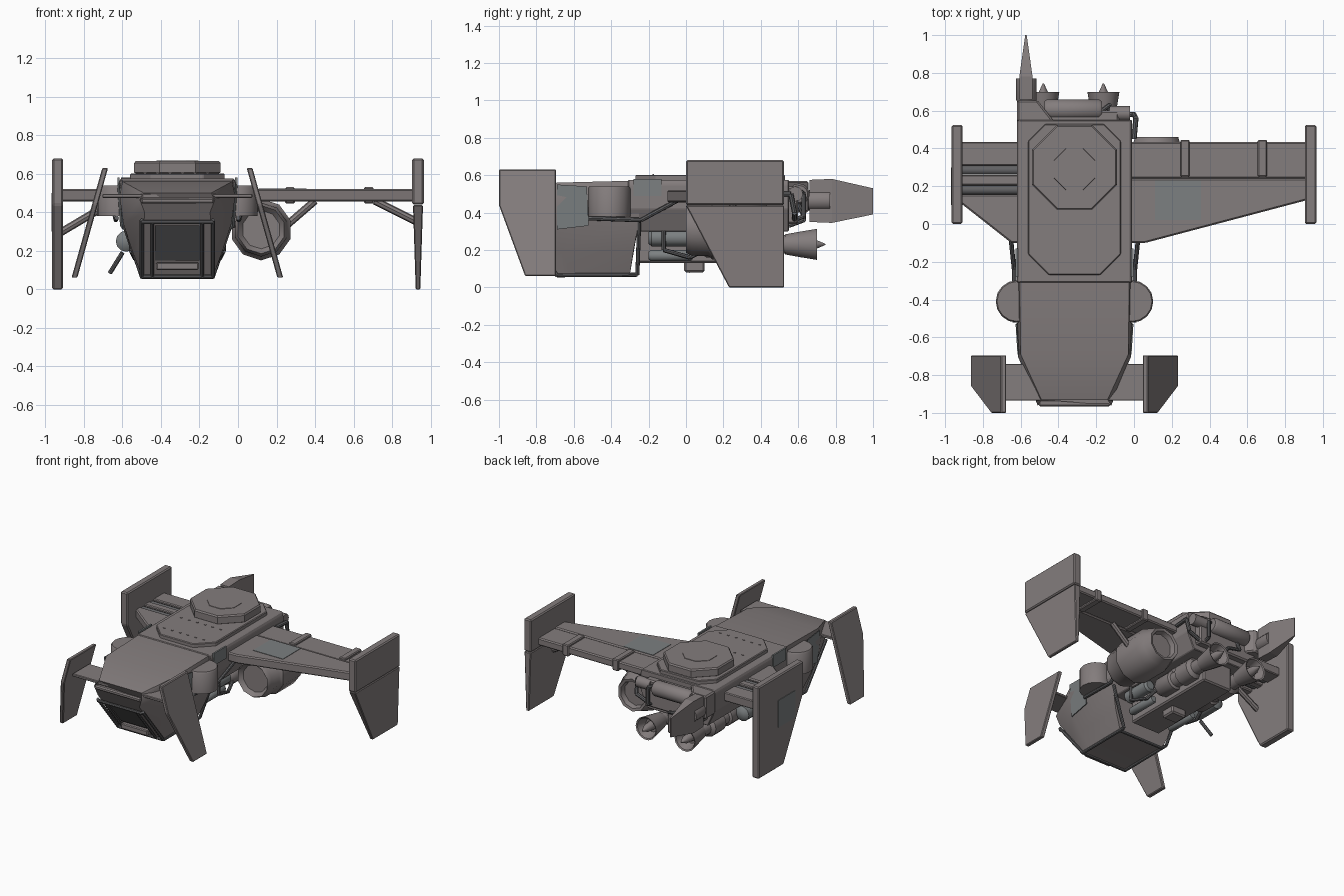
import bpy, bmesh, math
from mathutils import Vector

if "Cube" in bpy.data.objects:
    bpy.data.objects.remove(bpy.data.objects["Cube"])

CX = -0.315  # hull centre line


def mat(name, col):
    m = bpy.data.materials.new(name)
    m.diffuse_color = (*col, 1)
    m.use_nodes = True
    m.node_tree.nodes["Principled BSDF"].inputs["Base Color"].default_value = m.diffuse_color
    return m


HULL = mat("hull_grey", (0.23, 0.205, 0.205))
DARK = mat("dark_metal", (0.12, 0.12, 0.125))
STEEL = mat("steel", (0.2, 0.215, 0.22))


def finish(name, bm, m=HULL, bevel=0, smooth=False):
    bmesh.ops.recalc_face_normals(bm, faces=bm.faces[:])
    if bevel:
        bmesh.ops.bevel(bm, geom=bm.edges[:], offset=bevel, segments=1, affect='EDGES')
    me = bpy.data.meshes.new(name)
    bm.to_mesh(me)
    bm.free()
    ob = bpy.data.objects.new(name, me)
    bpy.context.collection.objects.link(ob)
    me.materials.append(m)
    if smooth:
        bpy.ops.object.select_all(action='DESELECT')
        bpy.context.view_layer.objects.active = ob
        ob.select_set(True)
        bpy.ops.object.shade_smooth_by_angle(angle=math.radians(40))
    return ob


def loft(name, rings, **kw):
    """Skin closed rings of equal point count and cap both ends."""
    bm = bmesh.new()
    vs = [[bm.verts.new(p) for p in r] for r in rings]
    n = len(vs[0])
    for a, b in zip(vs, vs[1:]):
        for i in range(n):
            bm.faces.new((a[i], a[(i + 1) % n], b[(i + 1) % n], b[i]))
    bm.faces.new(vs[0])
    bm.faces.new(vs[-1])
    return finish(name, bm, **kw)


def prism(name, pts, axis, lo, hi, **kw):
    """Extrude a 2D outline along x or z."""
    f = {'x': lambda p, t: (t, *p), 'y': lambda p, t: (p[0], t, p[1]), 'z': lambda p, t: (*p, t)}[axis]
    return loft(name, [[f(p, t) for p in pts] for t in (lo, hi)], **kw)


def box(name, x0, x1, y0, y1, z0, z1, **kw):
    return prism(name, [(x0, y0), (x1, y0), (x1, y1), (x0, y1)], 'z', z0, z1, **kw)


def lathe(name, origin, prof, sides=12, axis=(0, 1, 0), rot=0, **kw):
    """Revolve (distance, radius) pairs around an axis."""
    q = Vector((0, 0, 1)).rotation_difference(Vector(axis))
    o = Vector(origin)
    ang = [math.tau * (i + rot) / sides for i in range(sides)]
    rings = [[o + q @ Vector((r * math.cos(a), r * math.sin(a), d)) for a in ang] for d, r in prof]
    kw.setdefault('smooth', True)
    return loft(name, rings, **kw)


def rod(name, a, b, r=0.012, sides=8, m=DARK):
    d = Vector(b) - Vector(a)
    return lathe(name, a, [(0, r), (d.length, r)], sides, d.normalized(), m=m)


def path(name, pts, r=0.01, m=DARK):
    for i, (a, b) in enumerate(zip(pts, pts[1:])):
        rod(f"{name}_{i}", a, b, r, m=m)


# Cabin: lofted sections of (half width, y, z), undercut at the nose
secs = [
    [(.29, -.30, .57), (.305, -.26, .50), (.29, -.25, .36), (.24, -.28, .2), (.185, -.30, .07)],
    [(.285, -.69, .56), (.30, -.70, .48), (.28, -.70, .34), (.235, -.66, .2), (.185, -.62, .07)],
    [(.175, -.93, .50), (.195, -.96, .465), (.17, -.95, .40), (.18, -.81, .23), (.185, -.68, .065)]]
loft("cabin", [[(CX + w, y, z) for w, y, z in s] + [(CX - w, y, z) for w, y, z in s[::-1]]
               for s in secs], smooth=True)
# Nose window frame, pane and brow
loft("nose_window", [[(CX + s * .115, y + o, z) for s, y, z in
                      ((-1, -.90, .33), (1, -.90, .33), (1, -.75, .15), (-1, -.75, .15))]
                     for o in (-.005, .03)], m=DARK)
box("nose_lower_lip", CX - .11, CX + .11, -.77, -.70, .10, .14, bevel=.006)
box("nose_brow", CX - .19, CX + .19, -.965, -.93, .445, .475, bevel=.008)
for s in (-1, 1):
    path("window_frame", [(CX + s * .13, -.93, .35), (CX + s * .13, -.70, .07)], .009)
    path("cabin_skid", [(CX + s * .185, -.93, .36), (CX + s * .185, -.69, .065),
                        (CX + s * .185, -.26, .068), (CX + s * .285, -.25, .36)], .011)
for y, z in ((-.93, .35), (-.69, .065), (-.3, .065)):
    rod("cabin_crossbar", (CX - .185, y, z), (CX + .185, y, z), .011)

# Cabin sides: pods, rails, canard fins and patches
fin = [(-1, .63), (-.695, .63), (-.695, .06), (-.86, .06), (-1, .44)]
for s in (-1, 1):
    lathe("cabin_side_pod", (CX + s * .305, -.41, .38), [(0, .112), (.15, .112), (.16, .105)],
          16, (0, 0, 1), bevel=0)
    path("side_rail", [(CX + s * .315, -.52, .37), (CX + s * .32, -.24, .36),
                       (CX + s * .345, 0, .49)], .012)
    ob = prism("canard_fin", fin, 'x', -.015, .015, bevel=.005)
    for v in ob.data.vertices:
        v.co.x = CX + s * (.375 + .28 * (.63 - v.co.z)) + v.co.x
    loft("cabin_patch", [[(CX + s * (w + o), y, z) for w, y, z in
                          ((.296, -.69, .55), (.306, -.53, .54), (.292, -.52, .33), (.278, -.69, .31))]
                         for o in (0, .006)], m=STEEL)
box("canard_plate", CX - .39, CX + .39, -.935, -.74, .475, .495, bevel=.004)

# Main hull and deck
w = .305
prism("main_hull", [(CX - w + .01, .575), (CX + w - .01, .575), (CX + w, .55), (CX + w, .42),
                    (CX + .25, .30), (CX - .25, .30), (CX - w, .42), (CX - w, .55)],
      'y', -.31, .55, bevel=.005)
prism("deck_hatch", [(-.56, -.16), (-.45, -.27), (-.18, -.27), (-.07, -.16), (-.07, .44),
                     (-.16, .53), (-.47, .53), (-.56, .44)], 'z', .57, .602, bevel=.005)
for y in (.02, -.18):
    for i in range(6):
        box("deck_rivet", -.49 + i * .065, -.475 + i * .065, y, y + .008, .60, .606)
lathe("roof_turret", (CX, .30, .595), [(0, .22), (.012, .243), (.06, .243), (.07, .235)], 8,
      (0, 0, 1), rot=.5, smooth=False)
lathe("turret_cap", (CX, .29, .66), [(0, .12), (.008, .118)], 8, (0, 0, 1), rot=.5, smooth=False)
for s in (-1, 1):
    a, b = sorted((CX + s * .30, CX + s * .312))
    box("hull_side_panel", a, b, -.28, -.13, .49, .58, m=STEEL)

# Belly: keel, tanks and plumbing
box("belly_keel", CX - .12, CX + .12, -.26, .50, .13, .33, bevel=.01)
box("belly_step", CX - .06, CX + .06, -.01, .10, .08, .15, bevel=.01)
for s in (-1, 1):
    for x, z, r in ((.20, .265, .045), (.17, .17, .03)):
        lathe("belly_tank", (CX + s * x, -.20, z), [(0, r * .7), (.015, r), (.22, r), (.235, r * .7)],
              12, m=STEEL)
    path("belly_pipe", [(CX + s * .24, -.12, .32), (CX + s * .24, -.12, .2),
                        (CX + s * .22, .02, .16), (CX + s * .2, .1, .2)], .012)
lathe("left_tank", (-.58, -.05, .25), [(0, .03), (.02, .055), (.22, .055), (.24, .03)], 12, m=STEEL)
rod("left_strut", (-.60, -.02, .19), (-.665, .02, .085), .012)

# Twin rear thrusters with spikes
for x in (-.48, -.162):
    lathe("thruster_body", (x, .08, .23), [(0, .05), (.03, .07), (.16, .07), (.17, .055), (.23, .055),
                                           (.24, .075), (.36, .075), (.38, .05), (.45, .05)], 12)
    lathe("thruster_bell", (x, .53, .23), [(0, .055), (.08, .07), (.17, .085), (.165, .075),
                                           (.10, .05)], 14)
    lathe("thruster_spike", (x, .62, .23), [(0, .035), (.07, .028), (.125, .003)], 10)
    box("thruster_mount", x - .03, x + .03, .2, .45, .26, .36)

# Rear machinery
box("rear_block", -.56, -.08, .54, .60, .34, .54, bevel=.01)
lathe("rear_drum", (-.475, .605, .50), [(0, .045), (.015, .056), (.29, .056), (.305, .045)], 14, (1, 0, 0))
prism("rear_left_box", [(-.62, .54), (-.42, .54), (-.51, .655), (-.62, .655)], 'z', .40, .57, bevel=.01)
lathe("rear_right_drum", (-.13, .585, .50), [(0, .04), (.11, .04)], 12, (1, 0, 0))
path("rear_pipe_a", [(-.17, .6, .52), (-.13, .63, .5), (-.13, .63, .38), (-.13, .55, .35)], .012)
path("rear_pipe_b", [(-.4, .6, .45), (-.4, .63, .38), (-.3, .63, .36), (-.3, .55, .33)], .012)
path("rear_pipe_c", [(0, .45, .5), (.01, .56, .5), (0, .58, .4), (-.1, .58, .36)], .014)

# Tail vane and its housing
lathe("tail_housing", (-.57, .64, .465), [(0, .045), (.02, .055), (.13, .055)], 12)
loft("tail_vane", [[(-.572 + s * hw, y, z) for s, z in ((-1, z0), (1, z0), (1, z1), (-1, z1))]
                   for y, hw, z0, z1 in ((.66, .035, .35, .575), (.78, .035, .345, .58),
                                         (1.0, .004, .39, .53))])

# Right wing
prism("right_wing", [(-.02, -.10), (.06, -.10), (.93, .13), (.93, .24), (-.02, .24)],
      'z', .455, .52, bevel=.008)
box("right_wing_flap", -.02, .93, .24, .435, .46, .515, bevel=.008)
for x in (.27, .68):
    box("wing_rib", x - .025, x + .025, .25, .445, .445, .53, bevel=.006)
box("wing_patch", .11, .355, .02, .23, .515, .523, m=STEEL)
rod("wing_strut", (.25, .25, .33), (.40, .25, .46), .02, m=HULL)
rod("wing_strut", (.71, .25, .46), (.93, .25, .35), .02, m=HULL)

# Left wing with open slots and tubes
prism("left_wing", [(-.60, -.10), (-.65, -.10), (-.93, .12), (-.93, .155), (-.60, .155)],
      'z', .455, .52, bevel=.008)
box("left_wing_middle", -.93, -.60, .205, .26, .455, .52, bevel=.006)
box("left_wing_rear", -.93, -.60, .31, .435, .455, .52, bevel=.006)
for y in (.18, .285):
    rod("left_wing_tube", (-.93, y, .49), (-.60, y, .49), .025, 10)
rod("left_wing_strut", (-.93, .2, .29), (-.66, .2, .45), .02, m=HULL)

# Wing tip fins
prism("left_tip_fin", [(0, .68), (.525, .68), (.525, 0), (.23, 0), (0, .44)],
      'x', -.965, -.908, bevel=.008)
box("left_tip_patch", -.969, -.96, .10, .30, .30, .5, m=STEEL)
box("right_tip_fin_upper", .905, .965, 0, .525, .44, .68, bevel=.008)
loft("right_tip_fin_lower", [[(.935 + s * hw, y, z) for s, y in ((-1, y0), (1, y0), (1, .525), (-1, .525))]
                             for z, hw, y0 in ((.437, .026, 0), (0, .012, .23))], bevel=.005)

# Large nacelle under the right wing
lathe("nacelle", (.12, 0, .31), [(.03, .10), (0, .125), (.03, .14), (.12, .142), (.14, .16),
                                 (.35, .16), (.40, .14), (.46, .12), (.455, .10), (.42, .09)], 10, rot=.5)
box("nacelle_pylon", -.03, .12, .1, .38, .32, .47, bevel=.01)
